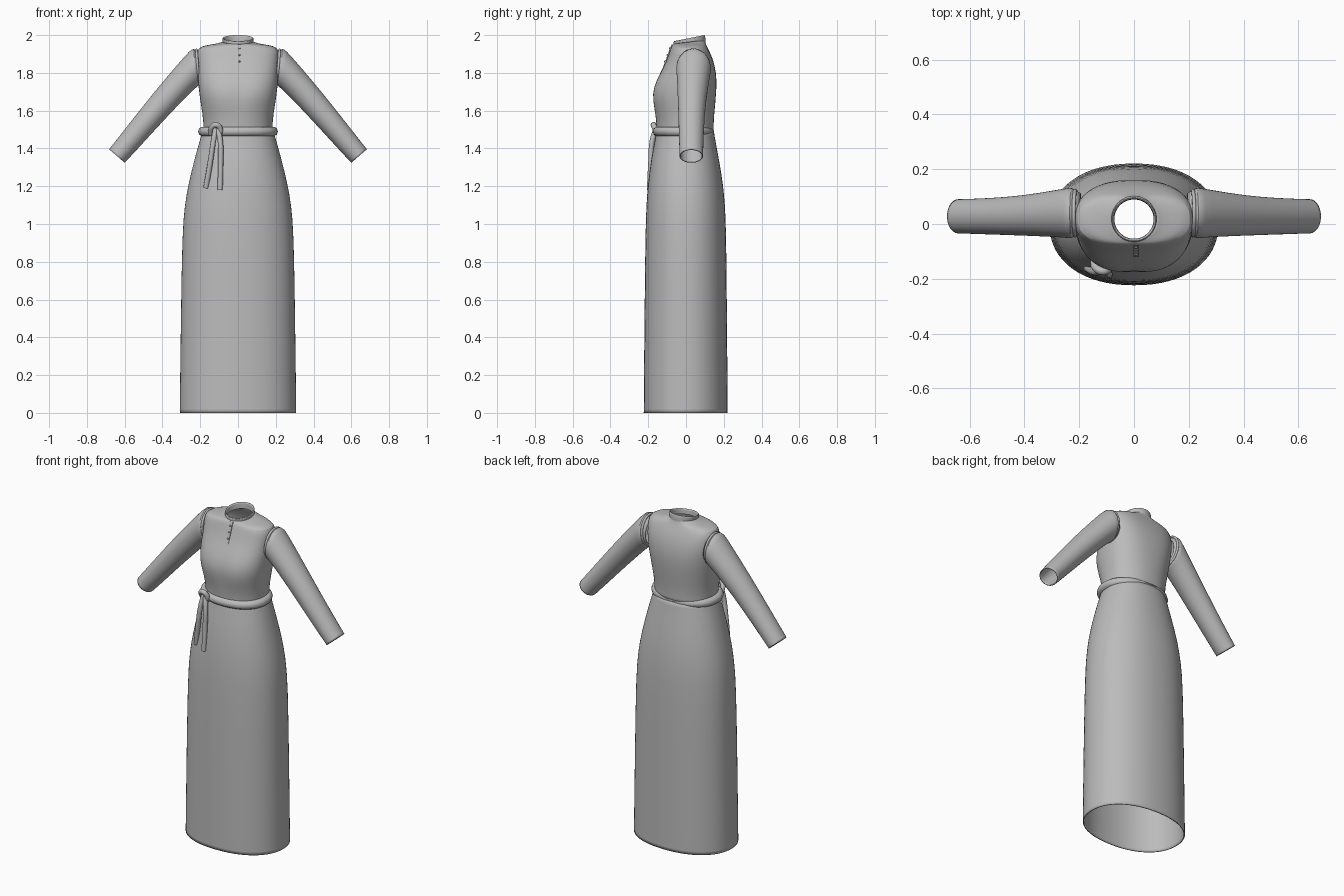
import bpy
import math
from mathutils import Vector

if "Cube" in bpy.data.objects:
    bpy.data.objects.remove(bpy.data.objects["Cube"])

grey = bpy.data.materials.new("grey cloth")
grey.use_nodes = True
grey.diffuse_color = (0.5, 0.5, 0.5, 1)
grey.node_tree.nodes["Principled BSDF"].inputs["Base Color"].default_value = grey.diffuse_color
SEGS = 32


def finish(obj, angle=40):
    obj.data.materials.append(grey)
    bpy.ops.object.select_all(action="DESELECT")
    obj.select_set(True)
    bpy.context.view_layer.objects.active = obj
    bpy.ops.object.shade_smooth_by_angle(angle=math.radians(angle))
    return obj


def loft(name, rings, closed=False, thickness=0.0, smooth=True):
    """Skin a list of equal rings of points into a tube."""
    n, m = len(rings[0]), len(rings)
    verts = [p for ring in rings for p in ring]
    faces = []
    for i in range(m if closed else m - 1):
        a, b = i * n, (i + 1) % m * n
        faces += [(a + k, a + (k + 1) % n, b + (k + 1) % n, b + k) for k in range(n)]
    mesh = bpy.data.meshes.new(name)
    mesh.from_pydata(verts, [], faces)
    obj = bpy.data.objects.new(name, mesh)
    bpy.context.collection.objects.link(obj)
    if smooth:
        sub = obj.modifiers.new("soften", "SUBSURF")
        sub.levels = sub.render_levels = 1
    if thickness:
        solid = obj.modifiers.new("cloth thickness", "SOLIDIFY")
        solid.thickness = thickness
        solid.offset = -1
    return finish(obj)


def oval(z, half_x, front, back, power=2.2, tilt=0.0, dent=0.0):
    """Level rounded outline; tilt raises its back, dent hollows the front centre."""
    mid, half_y = (front + back) / 2, (back - front) / 2
    ring = []
    for k in range(SEGS):
        t = math.tau * k / SEGS
        c, s = math.cos(t), math.sin(t)
        x = half_x * math.copysign(abs(c) ** (2 / power), c)
        y = half_y * math.copysign(abs(s) ** (2 / power), s)
        if s < 0:
            y += dent * math.exp(-(x / 0.04) ** 2)
        ring.append(Vector((x, mid + y, z + tilt * y / half_y)))
    return ring


def cord(name, points, radius, cyclic=False):
    """Round cord through the points."""
    curve = bpy.data.curves.new(name, "CURVE")
    curve.dimensions = "3D"
    curve.bevel_depth = radius
    curve.bevel_resolution = 3
    curve.use_fill_caps = True
    curve.resolution_u = 6
    spline = curve.splines.new("BEZIER")
    spline.bezier_points.add(len(points) - 1)
    for bp, p in zip(spline.bezier_points, points):
        bp.co = p
        bp.handle_left_type = bp.handle_right_type = "AUTO"
    spline.use_cyclic_u = cyclic
    obj = bpy.data.objects.new(name, curve)
    bpy.context.collection.objects.link(obj)
    bpy.ops.object.select_all(action="DESELECT")
    obj.select_set(True)
    bpy.context.view_layer.objects.active = obj
    bpy.ops.object.convert(target="MESH")
    return finish(bpy.context.view_layer.objects.active)


# Long skirt, open at the hem
loft("skirt", [oval(*r) for r in (
    (0, .31, -.225, .222), (.02, .31, -.225, .222), (.5, .304, -.221, .218),
    (.95, .297, -.216, .214), (1.1, .284, -.211, .208), (1.22, .262, -.202, .196),
    (1.34, .232, -.186, .176), (1.43, .207, -.168, .158), (1.5, .186, -.155, .147))],
    thickness=.006)

# Fitted bodice with shoulders closing in to the neck
torso = (
    (1.48, .183, -.155, .147, 2.2, 0, 0), (1.55, .184, -.158, .147, 2.2, 0, 0),
    (1.62, .195, -.174, .154, 2.3, 0, .006), (1.69, .206, -.186, .16, 2.4, 0, .012),
    (1.76, .213, -.163, .164, 2.5, 0, .006), (1.84, .217, -.114, .154, 2.6, 0, 0),
    (1.9, .219, -.092, .132, 2.6, 0, 0), (1.934, .212, -.08, .114, 2.5, 0, 0),
    (1.947, .17, -.074, .108, 2.3, .001, 0), (1.955, .105, -.068, .103, 2.1, .004, 0),
    (1.965, .08, -.062, .1, 2, .01, 0))
loft("bodice", [oval(*r) for r in torso], thickness=.005)

# Standing collar, lower at the throat
loft("collar", [oval(*r) for r in (
    (1.953, .082, -.066, .104, 2, .012), (1.965, .081, -.066, .104, 2, .014),
    (1.983, .084, -.066, .101, 2, .016), (1.985, .08, -.062, .097, 2, .016),
    (1.983, .075, -.056, .091, 2, .016), (1.95, .072, -.054, .09, 2, .012))])


def sleeve(name, side):
    """Tapered tube given by top and bottom points with half depth and centre y."""
    rings = []
    for tx, tz, bx, bz, depth, cy in (
            (.2, 1.895, .195, 1.75, .068, .04), (.226, 1.912, .214, 1.738, .08, .04),
            (.234, 1.926, .222, 1.728, .087, .04), (.25, 1.915, .23, 1.724, .086, .04),
            (.31, 1.848, .265, 1.69, .08, .038), (.43, 1.707, .37, 1.582, .068, .031),
            (.55, 1.555, .485, 1.456, .061, .028), (.668, 1.405, .594, 1.338, .057, .028),
            (.678, 1.392, .604, 1.328, .057, .028)):
        top, low = Vector((tx, 0, tz)), Vector((bx, 0, bz))
        mid, half = (top + low) / 2, (top - low) / 2
        ring = []
        for k in range(24):
            t = side * math.tau * k / 24
            p = mid + half * math.cos(t) + Vector((0, cy + depth * math.sin(t), 0))
            ring.append(Vector((p.x * side, p.y, p.z)))
        rings.append(ring)
    return loft(name, rings, thickness=.006)


sleeve("left_sleeve", 1)
sleeve("right_sleeve", -1)

# Raised seam round each armhole
for label, side in (("left", 1), ("right", -1)):
    cord(label + "_armhole_seam", [
        (side * (.214 + .006 * math.cos(t)), .04 + .082 * math.sin(t), 1.832 + .09 * math.cos(t))
        for t in (math.tau * k / 12 for k in range(12))], .007, True)

# Rope belt sinking into the cloth at the back
cord("belt", [(p.x, p.y, p.z) for p in oval(1.49, .185, -.15, .122)[::2]], .026, True)

# Knot loop and two hanging belt ends
cord("belt_knot", [(-.145, -.135, 1.475), (-.138, -.16, 1.512), (-.115, -.172, 1.525),
                   (-.095, -.165, 1.505), (-.1, -.16, 1.47)], .015)
cord("belt_end_outer", [(-.118, -.16, 1.505), (-.13, -.174, 1.44), (-.148, -.174, 1.32),
                        (-.17, -.162, 1.19)], .014)
cord("belt_end_inner", [(-.108, -.16, 1.505), (-.094, -.179, 1.44), (-.092, -.187, 1.32),
                        (-.095, -.194, 1.18)], .014)


def chest_y(z):
    """Front centre line of the bodice at a height."""
    for low, high in zip(torso, torso[1:]):
        if low[0] <= z <= high[0]:
            f = (z - low[0]) / (high[0] - low[0])
            return low[2] + f * (high[2] - low[2])
    return torso[-1][2]


# Short neck placket with small buttons
heights = [1.835 + .0115 * i for i in range(11)]
loft("placket", [[Vector((x, chest_y(z) + dy, z)) for x, dy in
                  ((-.002, .008), (-.002, -.004), (.018, -.004), (.018, .008))]
                 for z in heights], smooth=False)
for i, z in enumerate((1.86, 1.895, 1.93)):
    bpy.ops.mesh.primitive_uv_sphere_add(segments=12, ring_count=8, radius=.005,
                                         location=(.008, chest_y(z) - .004, z))
    button = bpy.context.object
    button.name = "button_" + str(i + 1)
    finish(button)
